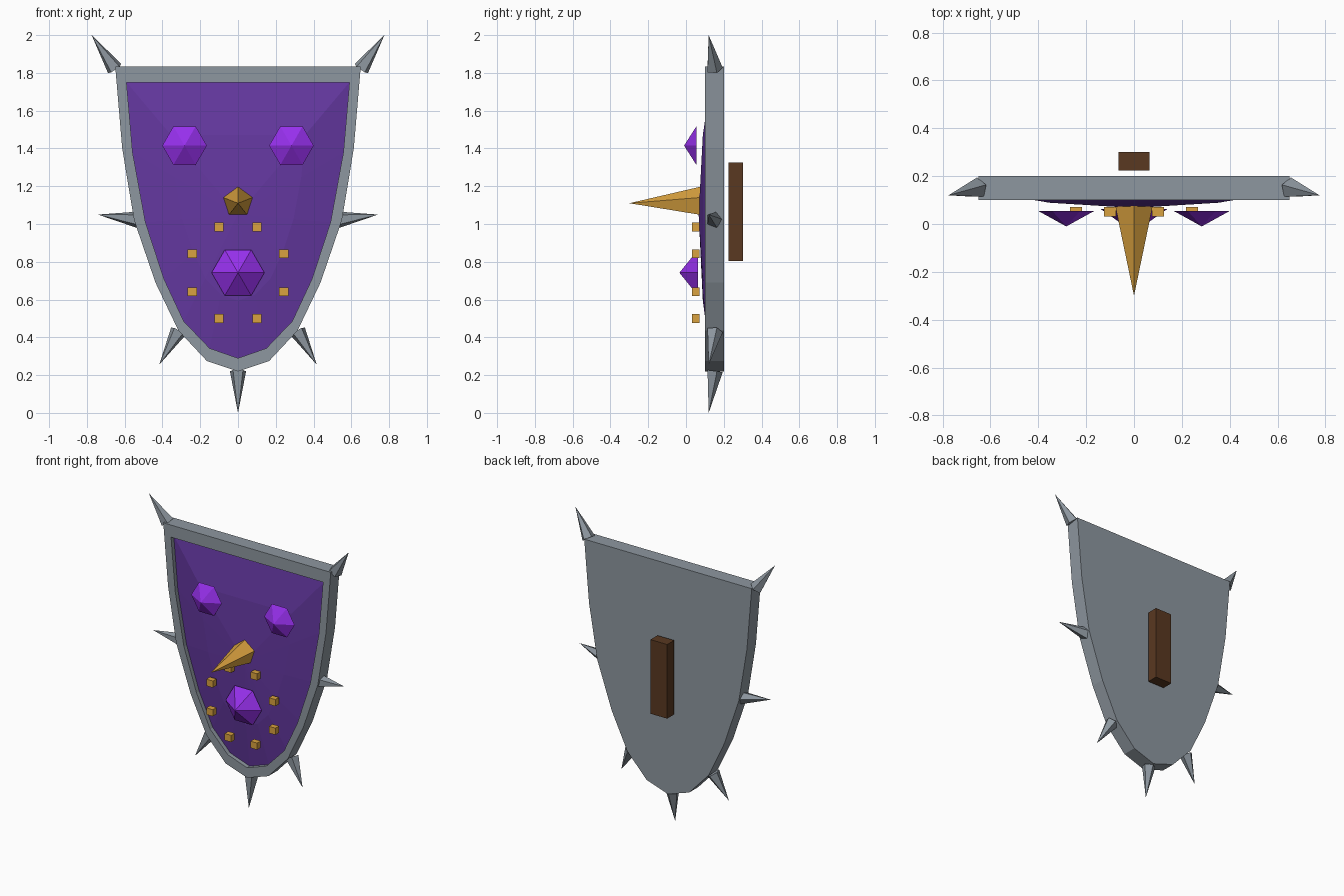
import bpy, bmesh, math
from mathutils import Vector

if "Cube" in bpy.data.objects:
    bpy.data.objects.remove(bpy.data.objects["Cube"])


def material(name, rgb):
    m = bpy.data.materials.new(name)
    m.diffuse_color = (*rgb, 1)
    m.use_nodes = True
    m.node_tree.nodes["Principled BSDF"].inputs["Base Color"].default_value = m.diffuse_color
    return m


STEEL = material("steel", (0.27, 0.31, 0.35))
PURPLE = material("purple_panel", (0.13, 0.04, 0.36))
GEM = material("violet_gem", (0.31, 0.03, 0.85))
GOLD = material("gold", (0.70, 0.36, 0.05))
WOOD = material("wood", (0.10, 0.04, 0.015))


def finish(name, bm, mat):
    bmesh.ops.recalc_face_normals(bm, faces=bm.faces[:])
    me = bpy.data.meshes.new(name)
    bm.to_mesh(me)
    bm.free()
    me.materials.append(mat)
    ob = bpy.data.objects.new(name, me)
    bpy.context.collection.objects.link(ob)
    return ob


def box(name, centre, size, mat):
    bm = bmesh.new()
    bmesh.ops.create_cube(bm, size=1)
    for v in bm.verts:
        v.co = Vector(centre) + v.co * Vector(size)
    return finish(name, bm, mat)


def spike(name, base, tip, radius, sides, mat, up=(0, 0, 1), turn=0.0):
    """Pyramid from a base centre to a tip; first corner points along 'up'."""
    base, tip = Vector(base), Vector(tip)
    axis = (tip - base).normalized()
    u = Vector(up)
    u = (u - axis * u.dot(axis)).normalized()
    w = axis.cross(u)
    bm = bmesh.new()
    ring = []
    for i in range(sides):
        a = turn + math.tau * i / sides
        ring.append(bm.verts.new(base + radius * (u * math.cos(a) + w * math.sin(a))))
    top = bm.verts.new(tip)
    bm.faces.new(ring)
    for i in range(sides):
        bm.faces.new((ring[i], ring[(i + 1) % sides], top))
    return finish(name, bm, mat)


def mirrored(half):
    """Full outline from the right half, ending on the centre line."""
    return half + [(-x, z) for x, z in reversed(half[:-1])]


def bridge(bm, a, b):
    n = len(a)
    for i in range(n):
        j = (i + 1) % n
        bm.faces.new((a[i], a[j], b[j], b[i]))


outer = mirrored([(0.65, 1.835), (0.613, 1.40), (0.55, 1.02), (0.437, 0.69),
                  (0.315, 0.435), (0.165, 0.275), (0, 0.22)])
inner = mirrored([(0.59, 1.75), (0.558, 1.38), (0.49, 1.01), (0.392, 0.71),
                  (0.287, 0.485), (0.15, 0.342), (0, 0.29)])
FRONT, BACK, EDGE = 0.10, 0.20, 0.13


def ring_of(bm, pts, y):
    return [bm.verts.new((x, y, z)) for x, z in pts]


# Steel body: raised rim, recessed seat and flat back
bm = bmesh.new()
rings = [ring_of(bm, outer, BACK), ring_of(bm, outer, FRONT),
         ring_of(bm, inner, FRONT), ring_of(bm, inner, EDGE + 0.01)]
for a, b in zip(rings, rings[1:]):
    bridge(bm, a, b)
bm.faces.new(rings[0])
bm.faces.new(rings[-1])
finish("shield_frame", bm, STEEL)

# Domed purple panel
MID = 1.05
bm = bmesh.new()
edge = ring_of(bm, inner, EDGE)
dome = ring_of(bm, [(x * 0.6, MID + (z - MID) * 0.6) for x, z in inner], 0.089)
peak = bm.verts.new((0, 0.067, MID))
bridge(bm, edge, dome)
for i in range(len(dome)):
    bm.faces.new((dome[i], dome[(i + 1) % len(dome)], peak))
bm.faces.new(edge)
finish("domed_panel", bm, PURPLE)

# Rim spikes: base x, z and tip x, z on the right side
for i, (bx, bz, tx, tz) in enumerate([(0.652, 1.822, 0.775, 2.0),
                                      (0.532, 1.023, 0.742, 1.05),
                                      (0.316, 0.432, 0.417, 0.255)]):
    for side, s in (("right", 1), ("left", -1)):
        spike(f"rim_spike_{i + 1}_{side}", (s * bx, 0.15, bz), (s * tx, 0.12, tz),
              0.045, 5, STEEL, up=(0, 1, 0))
spike("rim_spike_bottom", (0, 0.15, 0.222), (0, 0.12, 0.0), 0.045, 5, STEEL, up=(0, 1, 0))

# Gold centre horn
spike("centre_horn", (0, 0.08, 1.115), (0, -0.30, 1.11), 0.083, 5, GOLD)

# Six-sided gems
for side, s in (("right", 1), ("left", -1)):
    spike(f"small_gem_{side}", (s * 0.283, 0.055, 1.415), (s * 0.283, -0.01, 1.415),
          0.118, 6, GEM, up=(1, 0, 0))
spike("large_gem", (0, 0.063, 0.742), (0, -0.035, 0.742), 0.14, 6, GEM, up=(1, 0, 0))

# Ring of gold studs around the large gem
for i in range(8):
    a = math.tau * (i + 0.5) / 8
    box(f"stud_{i + 1}", (0.263 * math.cos(a), 0.052, 0.742 + 0.263 * math.sin(a)),
        (0.05, 0.04, 0.047), GOLD)

# Wooden grip on the back
box("back_grip", (0, 0.2625, 1.065), (0.13, 0.077, 0.52), WOOD)
